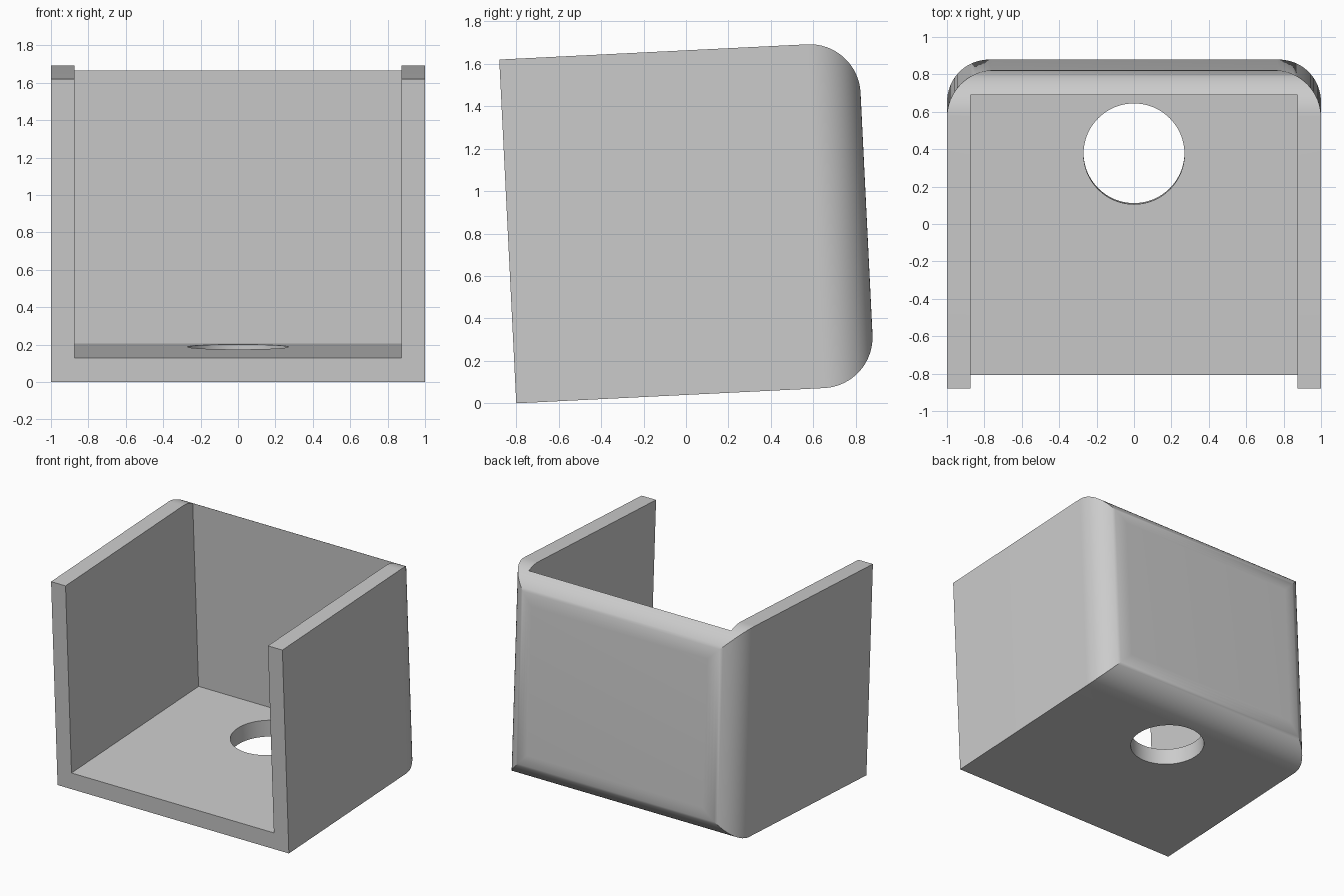
import bpy, bmesh, math
from mathutils import Matrix

if "Cube" in bpy.data.objects:
    bpy.data.objects.remove(bpy.data.objects["Cube"])

W, D, H = 2.0, 1.693, 1.622      # outer width, depth, height
WALL, FLOOR, R = 0.125, 0.13, 0.24
TILT = math.radians(2.83)

grey = bpy.data.materials.new("light grey")
grey.diffuse_color = (0.6, 0.6, 0.6, 1)
grey.use_nodes = True
grey.node_tree.nodes["Principled BSDF"].inputs["Base Color"].default_value = grey.diffuse_color


def make(name, bm):
    me = bpy.data.meshes.new(name)
    bm.to_mesh(me)
    bm.free()
    ob = bpy.data.objects.new(name, me)
    bpy.context.collection.objects.link(ob)
    me.materials.append(grey)
    return ob


def box(x0, x1, y0, y1, z0, z1):
    bm = bmesh.new()
    m = Matrix.Translation(((x0 + x1) / 2, (y0 + y1) / 2, (z0 + z1) / 2))
    bmesh.ops.create_cube(bm, size=1, matrix=m @ Matrix.Diagonal((x1 - x0, y1 - y0, z1 - z0, 1)))
    return bm


# Outer block with the four edges of the back face rounded
bm = box(-W / 2, W / 2, 0, D, 0, H)
back = [e for e in bm.edges if all(v.co.y > D - 1e-4 for v in e.verts)]
bmesh.ops.bevel(bm, geom=back, offset=R, offset_type='OFFSET', segments=16,
                profile=0.5, affect='EDGES', clamp_overlap=False)
holder = make("open_holder", bm)

# Cavity, open to the front and the top
cavity = make("cavity_cutter", box(-W / 2 + WALL, W / 2 - WALL, -0.5, D - WALL + 0.003, FLOOR, H + 0.5))

# Round hole through the floor
bm = bmesh.new()
bmesh.ops.create_cone(bm, cap_ends=True, segments=64, radius1=0.27, radius2=0.27,
                      depth=0.6, matrix=Matrix.Translation((0, 1.183, 0.05)))
hole = make("hole_cutter", bm)

bpy.context.view_layer.objects.active = holder
holder.select_set(True)
for cutter in (cavity, hole):
    cutter.hide_render = True
    mod = holder.modifiers.new("cut", 'BOOLEAN')
    mod.operation, mod.solver, mod.object = 'DIFFERENCE', 'EXACT', cutter
    bpy.ops.object.modifier_apply(modifier=mod.name)
    bpy.data.objects.remove(cutter)

# Lean the whole holder back onto its front lower edge
holder.data.transform(Matrix.Translation((0, -0.80, 0)) @ Matrix.Rotation(TILT, 4, 'X'))
bpy.ops.object.shade_smooth_by_angle(angle=math.radians(30))
